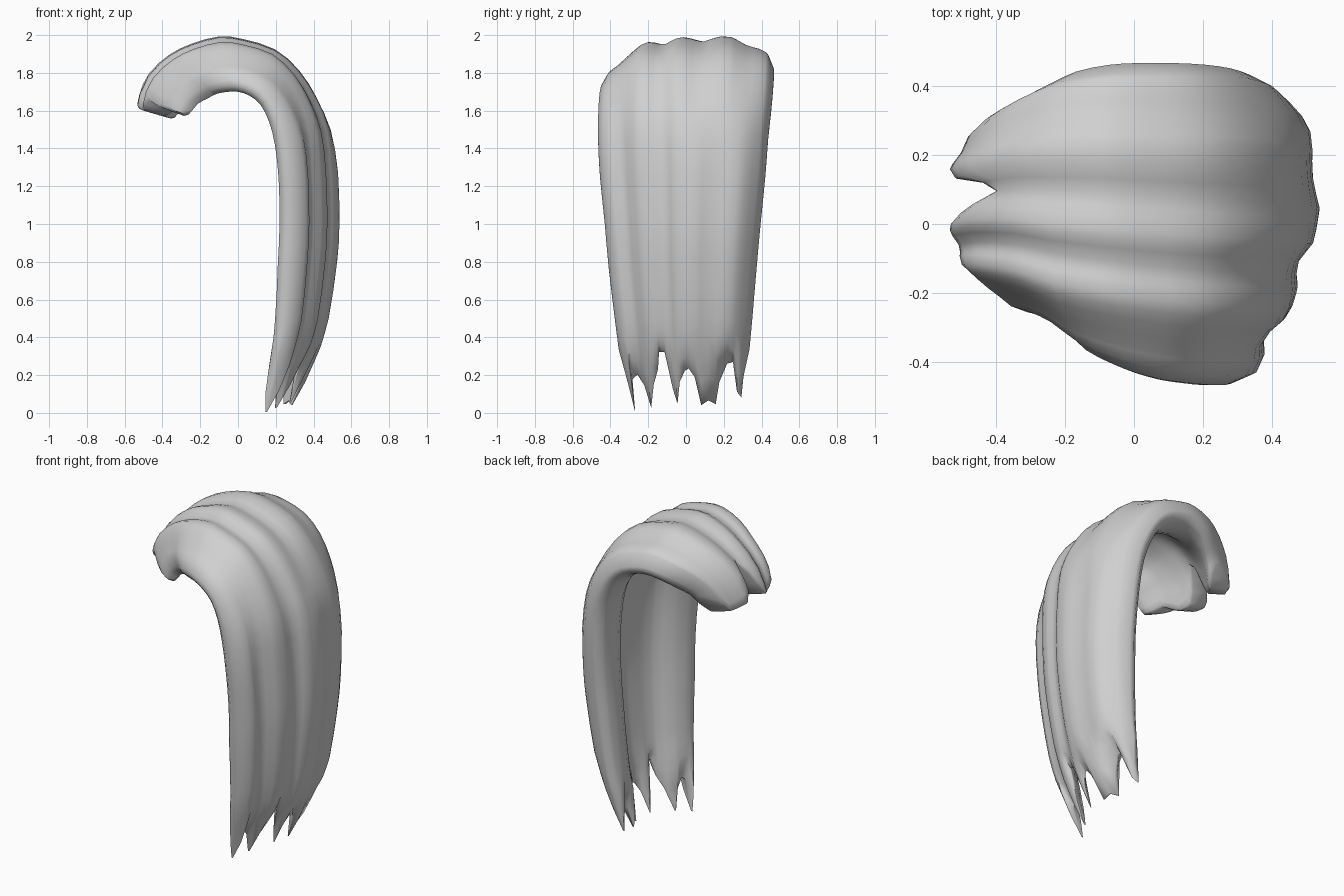
import bpy, bmesh

if "Cube" in bpy.data.objects:
    bpy.data.objects.remove(bpy.data.objects["Cube"])

# Sweep guides from curled front to hanging tips: (x, z) of outer crest and of inner rim
CREST = [(-.555, 1.625), (-.485, 1.79), (-.37, 1.90), (-.25, 1.96), (-.10, 2.0), (.03, 1.985),
         (.20, 1.93), (.33, 1.82), (.43, 1.67), (.50, 1.50), (.53, 1.27), (.537, 1.0),
         (.525, .80), (.48, .50), (.42, .27), (.33, .02)]
RIM = [(-.28, 1.54), (-.22, 1.63), (-.16, 1.665), (-.11, 1.69), (-.05, 1.70), (0, 1.70),
       (.06, 1.68), (.12, 1.63), (.165, 1.54), (.195, 1.42), (.215, 1.24), (.22, 1.0),
       (.21, .77), (.195, .48), (.155, .25), (.09, .0)]
# Side edges (low y, high y) along the sweep
SIDES = [(-.25, .295), (-.265, .345), (-.305, .40), (-.365, .44), (-.405, .46), (-.43, .465),
         (-.45, .465), (-.46, .46), (-.465, .45), (-.465, .435), (-.455, .42), (-.43, .395),
         (-.41, .375), (-.375, .35), (-.345, .33), (-.31, .32)]

# Lobed outer surface as (across, depth): at the arch and on the hanging part
ARCH = [(-1, .80), (-.94, .62), (-.84, .50), (-.70, .30), (-.55, .12), (-.44, .13), (-.33, .18),
        (-.22, .09), (-.12, .03), (.0, .06), (.14, .12), (.28, .05), (.43, 0), (.56, .08),
        (.69, .19), (.88, .26), (.95, .36), (1, .58)]
HANG = [(-1, .76), (-.94, .56), (-.84, .50), (-.72, .52), (-.57, .27), (-.40, .20), (-.24, .22),
        (-.08, .05), (.15, 0), (.33, .06), (.48, .07), (.60, .06), (.72, .10), (.88, .30),
        (.95, .42), (1, .57)]
# Inner surface, bulging along both side strands: at the curled front and along the rest
CURL_IN = [(-1, .9), (-.94, 1), (-.8, .97), (-.5, .72), (-.2, .58), (.18, .45), (.5, .6),
           (.7, .72), (.85, .82), (.95, .82), (1, .7)]
INNER = [(-1, .9), (-.94, 1), (-.8, .98), (-.6, .82), (-.45, .58), (-.3, .48), (-.1, .42),
         (.1, .37), (.3, .45), (.45, .68), (.62, .84), (.8, .84), (.93, .77), (1, .66)]
# Scalloped curl ends: (across, start of strand along the sweep)
START = [(-1, .4), (-.8, .3), (-.6, .4), (-.45, .1), (-.3, -.15), (-.12, 0), (.03, .6), (.18, 1.7),
         (.32, .6), (.42, .1), (.57, 0), (.7, -.1), (.82, -.15), (.9, .3), (1, .8)]
# Ragged strand tips: (y, z)
TIPS = [(-.33, .34), (-.31, .20), (-.287, .01), (-.279, .19), (-.25, .21), (-.22, .16), (-.196, .04),
        (-.17, .16), (-.14, .23), (-.128, .32), (-.10, .32), (-.07, .14), (-.05, .06), (-.03, .17),
        (.0, .22), (.02, .23), (.05, .19), (.08, .05), (.12, .08), (.16, .06), (.18, .17), (.22, .26),
        (.25, .27), (.275, .13), (.30, .10), (.308, .2), (.33, .34)]


def lerp_table(table, x):
    for a, b in zip(table, table[1:]):
        if x <= b[0]:
            return a[1] + (b[1] - a[1]) * max(0, (x - a[0]) / (b[0] - a[0]))
    return table[-1][1]


def blend(a, b, w):
    w = min(max(w, 0), 1)
    return a * (1 - w) + b * w


def spline(pts, t):
    """Catmull-Rom point at index t."""
    n = len(pts) - 1
    i = min(int(t), n - 1)
    f = t - i
    p = [pts[min(max(j, 0), n)] for j in (i - 1, i, i + 1, i + 2)]
    return [.5 * (2 * b + (c - a) * f + (2 * a - 5 * b + 4 * c - d) * f * f
                  + (3 * b - a - 3 * c + d) * f ** 3) for a, b, c, d in zip(*p)]


def sweep_point(t, e, depth):
    (ox, oz), (ix, iz), (lo, hi) = (spline(g, t) for g in (CREST, RIM, SIDES))
    return (ox + (ix - ox) * depth, (lo + hi) / 2 + e * (hi - lo) / 2, oz + (iz - oz) * depth)


STEPS = [0, .12, .4, .9, 1.5] + [2 + .5 * k for k in range(23)] + [13.5, 14, 14.5, 15]
Z_TO_T = [(.01, 15), (.26, 14), (.49, 13)]
THICK = [(0, .75), (.12, .92), (.4, 1), (13, 1), (14, .88), (14.5, .6), (15, .08)]

bm = bmesh.new()
outer, inner = [], []
for y, tip_z in TIPS:
    e = y / .33
    t0, t1 = lerp_table(START, e), lerp_table(Z_TO_T, tip_z)
    col_o, col_i = [], []
    for u in STEPS:
        # Stretch only the two ends to follow the ragged outlines
        t = t0 + (2 - t0) * u / 2 if u < 2 else u if u <= 13 else 13 + (t1 - 13) * (u - 13) / 2
        fo = blend(lerp_table(ARCH, e), lerp_table(HANG, e), (t - 6) / 4)
        fi = blend(lerp_table(CURL_IN, e), lerp_table(INNER, e), (t - 1) / 3)
        mid, half = (fo + fi) / 2, (fi - fo) / 2 * lerp_table(THICK, u)
        col_o.append(bm.verts.new(sweep_point(t, e, mid - half)))
        col_i.append(bm.verts.new(sweep_point(t, e, mid + half)))
    outer.append(col_o)
    inner.append(col_i)

# Skin of the lock: outer and inner sheets, closed along ends and sides
last = len(STEPS) - 1
for c in range(len(TIPS) - 1):
    for r in range(last):
        for g in (outer, inner):
            bm.faces.new((g[c][r], g[c + 1][r], g[c + 1][r + 1], g[c][r + 1]))
    for r in (0, last):
        bm.faces.new((outer[c][r], outer[c + 1][r], inner[c + 1][r], inner[c][r]))
for c in (0, -1):
    for r in range(last):
        bm.faces.new((outer[c][r], outer[c][r + 1], inner[c][r + 1], inner[c][r]))
bmesh.ops.recalc_face_normals(bm, faces=bm.faces)

mesh = bpy.data.meshes.new("hair_lock")
bm.to_mesh(mesh)
bm.free()
lock = bpy.data.objects.new("hair_lock", mesh)
bpy.context.collection.objects.link(lock)
grey = bpy.data.materials.new("light_grey")
grey.diffuse_color = (.63, .63, .63, 1)
grey.use_nodes = True
grey.node_tree.nodes["Principled BSDF"].inputs["Base Color"].default_value = grey.diffuse_color
mesh.materials.append(grey)

bpy.context.view_layer.objects.active = lock
lock.select_set(True)
bpy.ops.object.shade_smooth_by_angle(angle=1.1)
